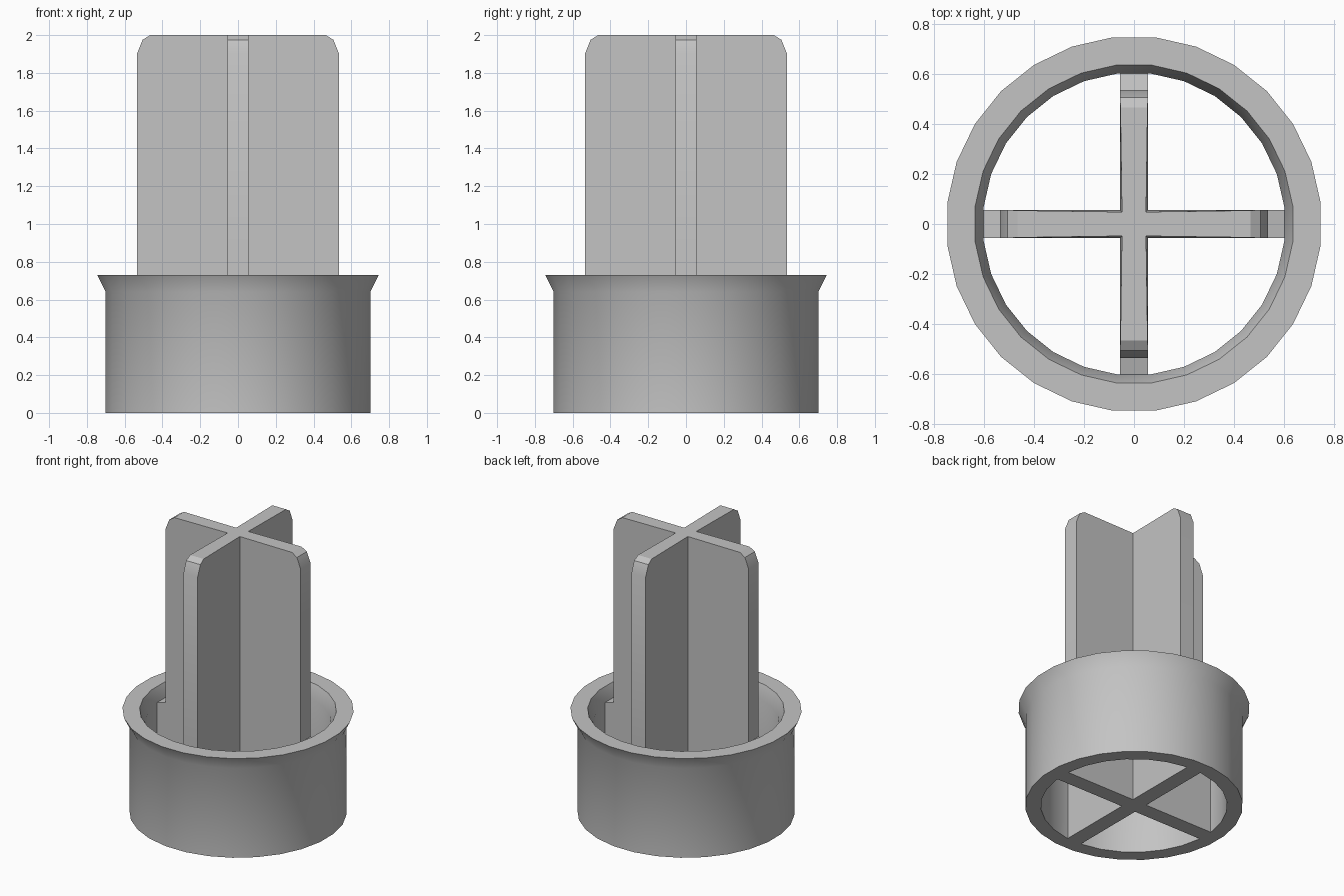
import bpy
import bmesh
import math

if "Cube" in bpy.data.objects:
    bpy.data.objects.remove(bpy.data.objects["Cube"], do_unlink=True)

SIDES = 28

grey = bpy.data.materials.new("plain grey")
grey.use_nodes = True
colour = (0.55, 0.55, 0.55, 1)
grey.diffuse_color = colour
grey.node_tree.nodes["Principled BSDF"].inputs["Base Color"].default_value = colour


def finish(bm, name):
    bmesh.ops.remove_doubles(bm, verts=bm.verts, dist=0.0005)
    bmesh.ops.recalc_face_normals(bm, faces=bm.faces)
    mesh = bpy.data.meshes.new(name)
    bm.to_mesh(mesh)
    bm.free()
    obj = bpy.data.objects.new(name, mesh)
    bpy.context.collection.objects.link(obj)
    mesh.materials.append(grey)
    bpy.ops.object.select_all(action="DESELECT")
    obj.select_set(True)
    bpy.context.view_layer.objects.active = obj
    bpy.ops.object.shade_smooth_by_angle(angle=math.radians(30))
    return obj


# Collar: closed wall section with a flared lip, turned round the z axis
section = [(0.604, 0), (0.705, 0), (0.705, 0.64), (0.75, 0.73),
           (0.638, 0.73), (0.604, 0.64)]
bm = bmesh.new()
rings = []
for i in range(SIDES):
    a = 2 * math.pi * (i + 0.5) / SIDES
    rings.append([bm.verts.new((r * math.cos(a), r * math.sin(a), z)) for r, z in section])
for i in range(SIDES):
    here, there = rings[i], rings[(i + 1) % SIDES]
    for j in range(len(section)):
        k = (j + 1) % len(section)
        bm.faces.new((here[j], there[j], there[k], here[k]))
finish(bm, "collar")

# Cross fins: four fins, each a side outline (radius, height, half thickness)
CORE, TIP = 0.048, 0.056
outline = [(TIP, 0, TIP), (0.61, 0, TIP), (0.61, 0.64, TIP), (0.535, 0.66, TIP),
           (0.535, 1.9, TIP), (0.505, 1.975, TIP), (0.465, 2, TIP - 0.002),
           (CORE, 2, CORE)]
bm = bmesh.new()
for turn in range(4):
    c, s = [(1, 0), (0, 1), (-1, 0), (0, -1)][turn]

    def place(r, t, z):
        return bm.verts.new((r * c - t * s, r * s + t * c, z))

    left = [place(r, t, z) for r, z, t in outline]
    right = [place(r, -t, z) for r, z, t in outline]
    bm.faces.new(left)
    bm.faces.new(right[::-1])
    for j in range(len(outline) - 1):
        bm.faces.new((left[j], right[j], right[j + 1], left[j + 1]))

# Square caps where the fins meet
for half, z in ((TIP, 0), (CORE, 2)):
    bm.faces.new([bm.verts.new((x * half, y * half, z))
                  for x, y in ((1, 1), (-1, 1), (-1, -1), (1, -1))])
finish(bm, "cross_fins")
